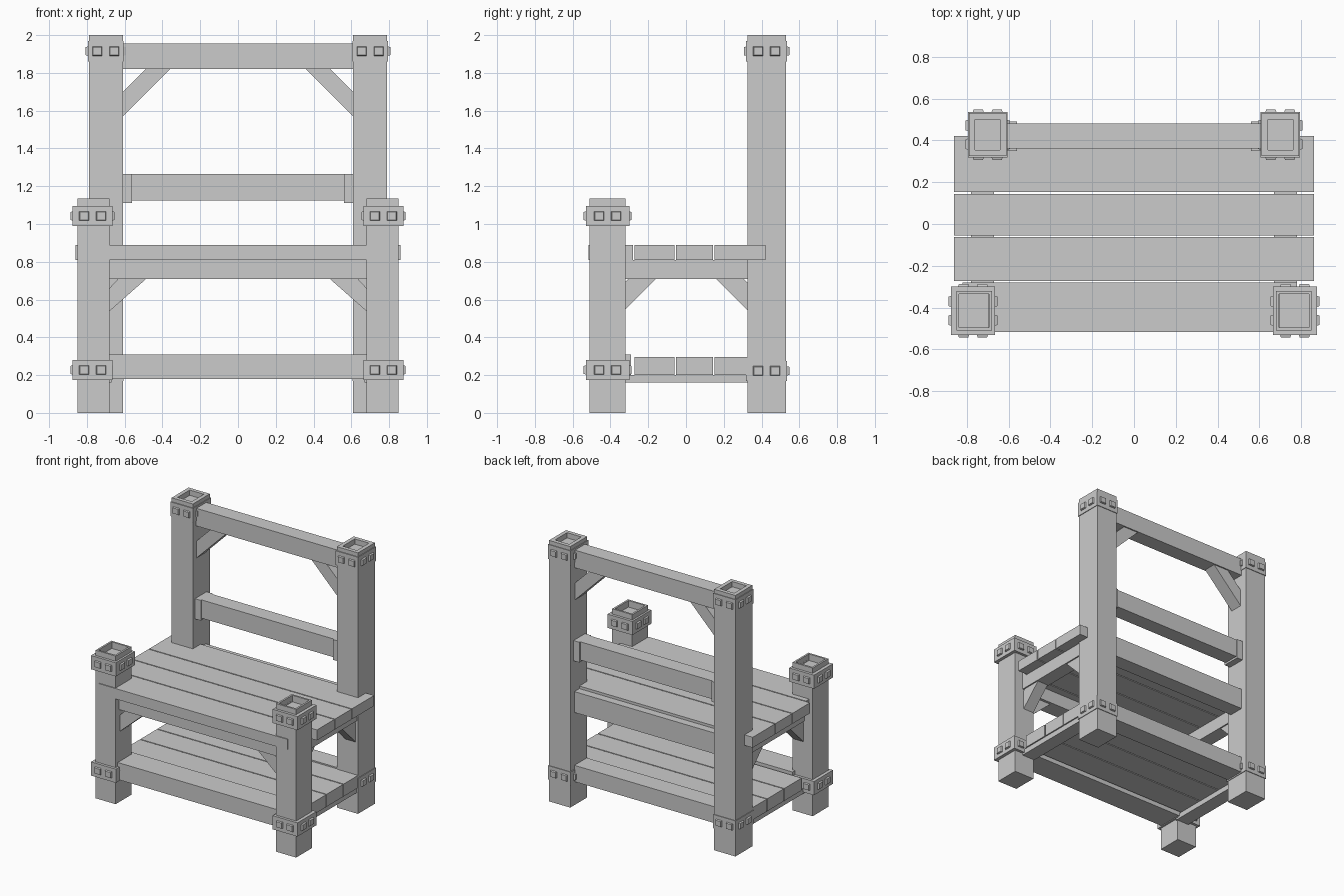
import bpy, bmesh
from mathutils import Vector

if "Cube" in bpy.data.objects:
    bpy.data.objects.remove(bpy.data.objects["Cube"])


def finish(bm, name):
    bmesh.ops.recalc_face_normals(bm, faces=bm.faces)
    me = bpy.data.meshes.new(name)
    bm.to_mesh(me)
    bm.free()
    ob = bpy.data.objects.new(name, me)
    bpy.context.collection.objects.link(ob)
    return ob


def add_box(bm, x, y, z):
    r = bmesh.ops.create_cube(bm, size=1)
    lo, hi = (Vector((min(x), min(y), min(z))), Vector((max(x), max(y), max(z))))
    for v in r["verts"]:
        v.co = [lo[i] + (v.co[i] + 0.5) * (hi[i] - lo[i]) for i in range(3)]
    return r["verts"]


def box(name, x, y, z):
    bm = bmesh.new()
    add_box(bm, x, y, z)
    return finish(bm, name)


def post(name, x, y, top, inset, depth):
    """Square post with a recessed top."""
    bm = bmesh.new()
    add_box(bm, x, y, (0, top))
    bm.faces.ensure_lookup_table()
    bm.normal_update()
    face = max(bm.faces, key=lambda f: f.calc_center_median().z)
    bmesh.ops.inset_region(bm, faces=[face], thickness=inset)
    r = bmesh.ops.extrude_face_region(bm, geom=[face])
    verts = [g for g in r["geom"] if isinstance(g, bmesh.types.BMVert)]
    bmesh.ops.translate(bm, verts=verts, vec=(0, 0, -depth))
    if face.is_valid:
        bmesh.ops.delete(bm, geom=[face], context='FACES')
    return finish(bm, name)


def band(name, x, y, z):
    """Four plates round a post, each with two tapered studs."""
    bm = bmesh.new()
    x0, x1 = sorted(x)
    y0, y1 = y
    t = 0.03
    add_box(bm, (x0, x1), (y0, y0 + t), z)
    add_box(bm, (x0, x1), (y1 - t, y1), z)
    add_box(bm, (x0, x0 + t), (y0 + t, y1 - t), z)
    add_box(bm, (x1 - t, x1), (y0 + t, y1 - t), z)
    c = Vector(((x0 + x1) / 2, (y0 + y1) / 2, (z[0] + z[1]) / 2))
    half = ((x1 - x0) / 2, (y1 - y0) / 2)
    for axis in (0, 1):
        for s in (-1, 1):
            for k in (-0.045, 0.045):
                p = c.copy()
                p[axis] += s * half[axis]
                p[1 - axis] += k
                size = [0.03, 0.03, 0.028]
                size[axis] = 0.012
                vs = add_box(bm, *[(p[i] - size[i], p[i] + size[i]) for i in range(3)])
                for v in vs:
                    if (v.co[axis] - p[axis]) * s > 0:
                        for i in range(3):
                            if i != axis:
                                v.co[i] = p[i] + (v.co[i] - p[i]) * 0.75
    return finish(bm, name)


def brace(name, axis, profile, depth):
    """Diagonal brace: (u, z) profile, u along x or y, extruded on the other axis."""
    bm = bmesh.new()
    rings = []
    for d in depth:
        rings.append([bm.verts.new((u, d, z) if axis == 'x' else (d, u, z)) for u, z in profile])
    a, b = rings
    bm.faces.new(a)
    bm.faces.new(b[::-1])
    n = len(a)
    for i in range(n):
        bm.faces.new((a[i], b[i], b[(i + 1) % n], a[(i + 1) % n]))
    return finish(bm, name)


for s, side in ((-1, "left"), (1, "right")):
    # posts and their bands
    post(f"front_post_{side}", (s * 0.68, s * 0.85), (-0.51, -0.32), 1.135, 0.02, 0.05)
    post(f"back_post_{side}", (s * 0.61, s * 0.79), (0.325, 0.53), 2.0, 0.042, 0.04)
    for z, lvl in (((0.99, 1.095), "upper"), ((0.175, 0.28), "lower")):
        band(f"front_band_{lvl}_{side}", (s * 0.665, s * 0.875), (-0.53, -0.30), z)
    for z, lvl in (((1.86, 1.97), "upper"), ((0.17, 0.275), "lower")):
        band(f"back_band_{lvl}_{side}", (s * 0.605, s * 0.795), (0.318, 0.535), z)
    # side beams under seat and shelf
    box(f"side_apron_{side}", (s * 0.67, s * 0.78), (-0.33, 0.34), (0.71, 0.81))
    box(f"side_shelf_beam_{side}", (s * 0.67, s * 0.78), (-0.33, 0.34), (0.16, 0.20))
    # diagonal braces
    brace(f"top_brace_{side}", 'x', [(s * 0.62, 1.56), (s * 0.35, 1.83),
          (s * 0.48, 1.83), (s * 0.62, 1.69)], (0.37, 0.47))
    brace(f"front_brace_{side}", 'x', [(s * 0.69, 0.53), (s * 0.48, 0.715),
          (s * 0.63, 0.715), (s * 0.69, 0.65)], (-0.46, -0.36))
    for t, end in ((-1, "front"), (1, "back")):
        brace(f"side_brace_{end}_{side}", 'y', [(t * 0.33, 0.54), (t * 0.155, 0.715),
              (t * 0.30, 0.715), (t * 0.33, 0.685)], (s * 0.68, s * 0.77))
    # blocks holding the middle back rail
    box(f"rail_block_{side}", (s * 0.56, s * 0.62), (0.35, 0.49), (1.11, 1.265))

# back rails
box("top_rail", (-0.63, 0.63), (0.36, 0.48), (1.82, 1.955))
box("middle_rail", (-0.63, 0.63), (0.36, 0.48), (1.125, 1.265))
box("back_apron", (-0.63, 0.63), (0.36, 0.48), (0.71, 0.87))
box("back_shelf_rail", (-0.63, 0.63), (0.33, 0.48), (0.18, 0.305))

# front rails
box("front_seat_plank", (-0.82, 0.78), (-0.517, -0.28), (0.81, 0.89))
box("front_apron", (-0.70, 0.70), (-0.47, -0.34), (0.71, 0.81))
box("front_shelf_rail", (-0.70, 0.70), (-0.485, -0.29), (0.18, 0.31))

# seat and shelf planks
for i, (y0, y1) in enumerate(((-0.272, -0.062), (-0.054, 0.144), (0.152, 0.42))):
    box(f"seat_plank_{i + 1}", (-0.86, 0.86), (y0, y1), (0.81, 0.89))
    box(f"shelf_plank_{i + 1}", (-0.79, 0.79), (y0, min(y1, 0.33)), (0.20, 0.295))
